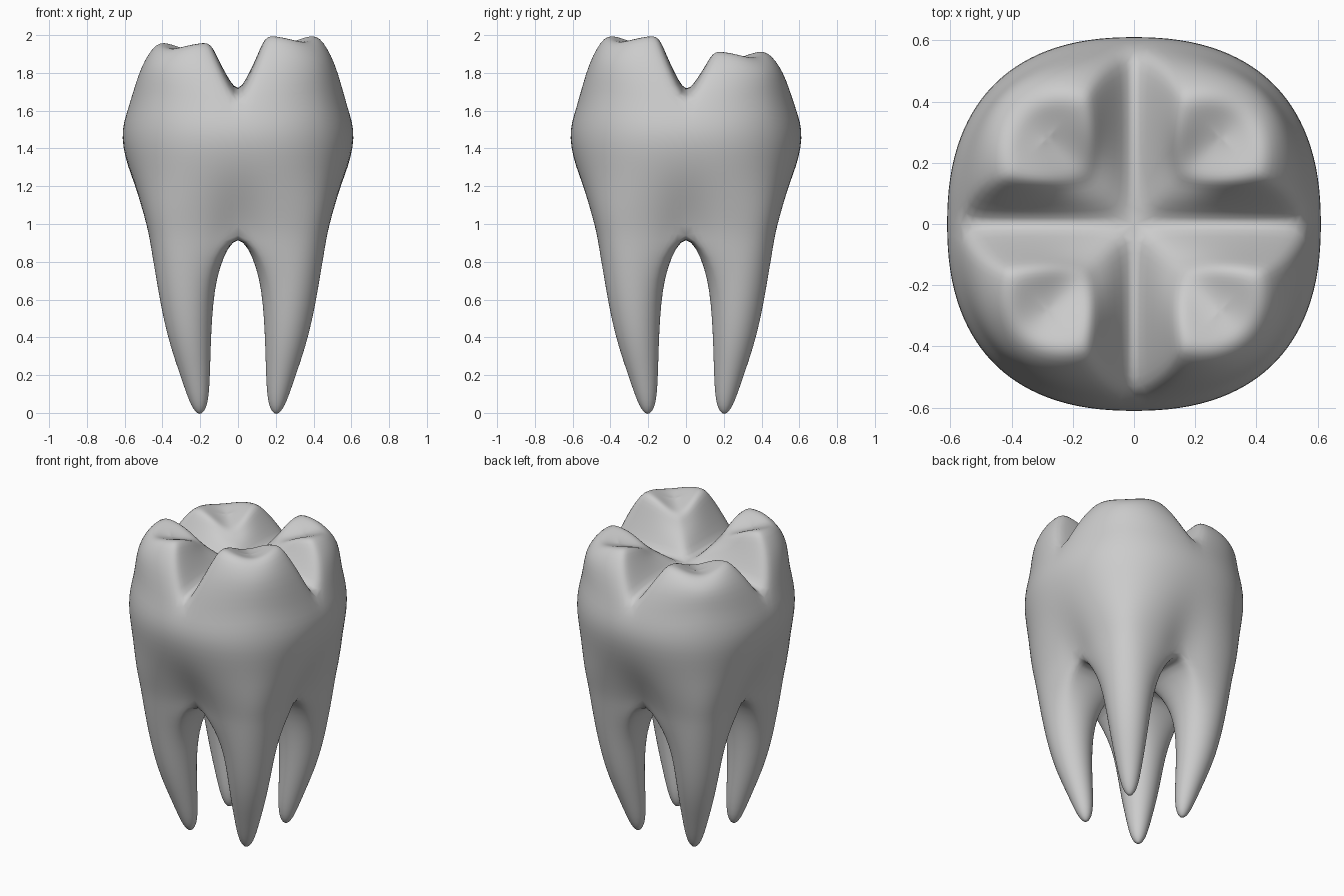
import bpy, bmesh
from math import exp, sqrt

cube = bpy.data.objects.get("Cube")
if cube:
    bpy.data.objects.remove(cube)

SIDE = 8          # segments along each side of a quadrant section
FLOOR = 1.685     # height of the cross-shaped fissure
FORK = .95        # height where the roots part

# Quadrant sections: height, inner edge, outer edge, roundness
SECTIONS = [
    (0, .185, .222, 1), (.03, .163, .246, 1), (.1, .152, .273, 1),
    (.2, .148, .306, 1), (.35, .144, .36, 1), (.5, .138, .397, 1),
    (.65, .125, .424, .95), (.77, .1, .445, .75), (.88, .055, .463, .45),
    (FORK, 0, .478, .1), (1.03, 0, .5, 0), (1.13, 0, .532, 0),
    (1.25, 0, .57, 0), (1.36, 0, .602, 0), (1.46, 0, .619, 0),
    (1.58, 0, .609, 0), (FLOOR, 0, .584, 0), (1.765, .04, .558, .1),
    (1.86, .085, .524, .25), (1.94, .115, .48, .35),
    (2, .135, .442, .35), (2.015, .16, .405, .35),
]

# Sign of x, sign of y, cusp height
QUADRANTS = [(1, -1, 2.0), (-1, -1, 1.965), (1, 1, 1.92), (-1, 1, 1.9)]


def perimeter():
    """Points around the unit square."""
    steps = [i / SIDE for i in range(SIDE)]
    return ([(s, 0) for s in steps] + [(1, s) for s in steps]
            + [(1 - s, 1) for s in steps] + [(0, 1 - s) for s in steps])


def section_point(p, q, z, a, b, k):
    """Blend a quarter-crown outline with a round root outline."""
    # The neck is squarer than the crown
    curve = 2.35 + 2.6 * exp(-((z - .9) / .25) ** 2)
    norm = (p ** curve + q ** curve) ** (1 / curve)
    f = max(p, q) / norm if norm else 1
    s, t = 2 * p - 1, 2 * q - 1
    circle = (s * sqrt(1 - t * t / 2), t * sqrt(1 - s * s / 2))
    if a == 0:
        # Joined sections keep their inner edges on the dividing planes
        circle = (max(s, -1) if q == 0 else circle[0], circle[1] if p else t)
        circle = (-1 if p == 0 else circle[0], -1 if q == 0 else circle[1])
    u, v = [a + (b - a) * ((1 - k) * e * f + k * (c + 1) / 2)
            for e, c in zip((p, q), circle)]
    # Groove running up the side from the fork
    groove = .11 * max(0, 1 - abs(z - FORK) / .32) if a == 0 else 0
    return (u * (1 - groove * exp(-(v / .12) ** 2)),
            v * (1 - groove * exp(-(u / .12) ** 2)))


def shape_height(u, v, z, top):
    """Scale the cusp, droop the fissure ends and scoop the biting face."""
    h = z
    if z > FLOOR:
        h = FLOOR + (z - FLOOR) * (top - FLOOR) / (2 - FLOOR)
    h -= .08 * exp(-((z - FLOOR) / .12) ** 2) * (max(u, v) / .6) ** 4
    # Channel along the diagonal, deepest towards the middle of the crown
    lift = min(max((z - 1.8) / .18, 0), 1)
    depth = max(.11 - .27 * ((u + v) / 2 - .12), 0)
    return h - depth * lift * exp(-(u - v) ** 2 / .03)


def add_quadrant(bm, sx, sy, top):
    def vert(u, v, z):
        return bm.verts.new((sx * u, sy * v, shape_height(u, v, z, top)))

    square = perimeter()
    rings = []
    for z, a, b, k in SECTIONS:
        rings.append([vert(*section_point(p, q, z, a, b, k), z) for p, q in square])

    # Biting face: concentric rings closing on the middle of the cusp
    z, a, b, k = SECTIONS[-1]
    mid = (a + b) / 2
    for scale in (.75, .5, .25):
        ring = []
        for p, q in square:
            u, v = section_point(p, q, z, a, b, k)
            ring.append(vert(mid + (u - mid) * scale, mid + (v - mid) * scale, z))
        rings.append(ring)

    # Walls, leaving out those where neighbouring quadrants join
    n = len(square)
    for low, high in zip(rings, rings[1:]):
        for i in range(n):
            j = (i + 1) % n
            quad = (low[i], low[j], high[j], high[i])
            if not any(all(abs(w.co[axis]) < 1e-6 for w in quad) for axis in (0, 1)):
                bm.faces.new(quad)

    # Root tip and cusp centre
    tip = bm.verts.new((sx * .2, sy * .2, -.012))
    for ring, centre in ((rings[0], tip), (rings[-1], vert(mid, mid, z))):
        for i in range(n):
            bm.faces.new((ring[i], ring[(i + 1) % n], centre))


# Four quadrants, each a root and a cusp, welded into one body
bm = bmesh.new()
for quadrant in QUADRANTS:
    add_quadrant(bm, *quadrant)
bmesh.ops.delete(bm, geom=[v for v in bm.verts if not v.link_faces], context='VERTS')
bmesh.ops.remove_doubles(bm, verts=bm.verts[:], dist=1e-4)
bmesh.ops.recalc_face_normals(bm, faces=bm.faces[:])
for face in bm.faces:
    face.smooth = True
mesh = bpy.data.meshes.new("molar")
bm.to_mesh(mesh)
bm.free()
molar = bpy.data.objects.new("molar", mesh)
bpy.context.collection.objects.link(molar)

# Soften the seams, then refine
soften = molar.modifiers.new("soften", 'SMOOTH')
soften.factor = .5
soften.iterations = 2
refine = molar.modifiers.new("refine", 'SUBSURF')
refine.levels = refine.render_levels = 1

# Plain grey enamel
enamel = bpy.data.materials.new("grey_enamel")
enamel.use_nodes = True
colour = (.6, .6, .6, 1)
enamel.diffuse_color = colour
enamel.node_tree.nodes["Principled BSDF"].inputs["Base Color"].default_value = colour
mesh.materials.append(enamel)
